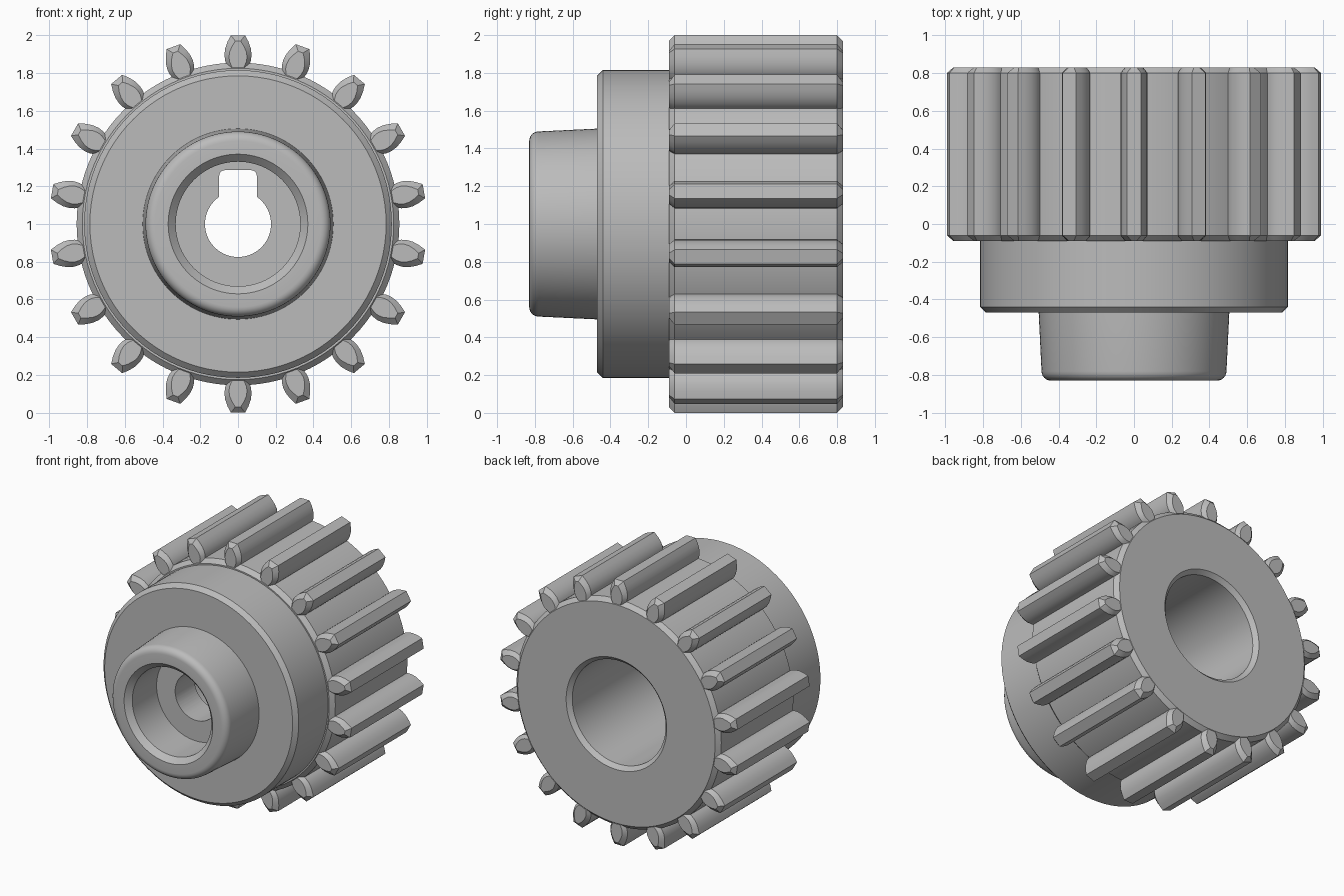
import bpy
import bmesh
import math
from mathutils import Matrix, Vector

cube = bpy.data.objects.get("Cube")
if cube:
    bpy.data.objects.remove(cube, do_unlink=True)

CENTRE = Vector((0, 0, 1))
TEETH = 18

steel = bpy.data.materials.new("grey steel")
steel.use_nodes = True
colour = (0.5, 0.5, 0.5, 1)
steel.diffuse_color = colour
steel.node_tree.nodes["Principled BSDF"].inputs["Base Color"].default_value = colour


def finish(bm, name):
    """Turn a bmesh into a smooth-shaded object with sharp edges kept."""
    bmesh.ops.remove_doubles(bm, verts=bm.verts, dist=0.0001)
    bmesh.ops.recalc_face_normals(bm, faces=bm.faces)
    mesh = bpy.data.meshes.new(name)
    bm.to_mesh(mesh)
    bm.free()
    mesh.materials.append(steel)
    obj = bpy.data.objects.new(name, mesh)
    bpy.context.collection.objects.link(obj)
    bpy.ops.object.select_all(action='DESELECT')
    obj.select_set(True)
    bpy.context.view_layer.objects.active = obj
    return obj


def skin(bm, sections):
    """Bridge equal closed sections and cap both ends."""
    rings = [[bm.verts.new(p) for p in s] for s in sections]
    n = len(rings[0])
    for a, b in zip(rings, rings[1:]):
        for i in range(n):
            j = (i + 1) % n
            bm.faces.new((a[i], a[j], b[j], b[i]))
    bm.faces.new(rings[0])
    bm.faces.new(rings[-1])


def arc(cx, cz, r, start, end, steps):
    angles = [math.radians(start + (end - start) * i / steps) for i in range(steps + 1)]
    return [(cx + r * math.cos(a), cz + r * math.sin(a)) for a in angles]


# Turned body: (radius, y) from the front recess floor round to the rear floor
profile = [(0, -0.50), (0.33, -0.50), (0.33, -0.79), (0.37, -0.83)]
profile += arc(0.44, -0.78, 0.05, -90, 0, 6)
profile += [(0.505, -0.47), (0.785, -0.47), (0.815, -0.44), (0.815, -0.09),
            (0.825, -0.09), (0.855, -0.06), (0.855, 0.80), (0.825, 0.83),
            (0.42, 0.83), (0.39, 0.80), (0.39, -0.27), (0, -0.27)]
bm = bmesh.new()
verts = [bm.verts.new((r, y, 1)) for r, y in profile]
edges = [bm.edges.new(pair) for pair in zip(verts, verts[1:])]
bmesh.ops.spin(bm, geom=verts + edges, cent=CENTRE, axis=(0, 1, 0),
               angle=math.tau, steps=96, use_merge=False)
body = finish(bm, "gear_body")

# Shaft hole with keyway, cut through the web
half = math.degrees(math.asin(0.1 / 0.175))
keyhole = arc(0, 0, 0.175, 90 + half, 450 - half, 48)
keyhole += arc(0.07, 0.255, 0.03, 0, 90, 4) + arc(-0.07, 0.255, 0.03, 90, 180, 4)
bm = bmesh.new()
skin(bm, [[(x, y, 1 + z) for x, z in keyhole] for y in (-0.6, -0.2)])
cutter = finish(bm, "keyhole_cutter")
cutter.hide_render = True

bpy.context.view_layer.objects.active = body
cutter.select_set(False)
body.select_set(True)
cut = body.modifiers.new("keyhole", 'BOOLEAN')
cut.operation = 'DIFFERENCE'
cut.solver = 'EXACT'
cut.object = cutter
bpy.ops.object.modifier_apply(modifier=cut.name)
bpy.data.objects.remove(cutter, do_unlink=True)
bpy.ops.object.shade_smooth_by_angle(angle=math.radians(25))

# Barrel-shaped teeth: (half width, radius) flank, bevelled at both ends
flank = [(0.055, 0.83), (0.068, 0.865), (0.072, 0.895), (0.068, 0.93),
         (0.056, 0.965), (0.038, 1.0)]
bevelled = [(w - 0.024, 0.83 + (r - 0.83) * 0.82) for w, r in flank]


def tooth_section(side, y):
    outline = side + [(-w, r) for w, r in reversed(side)]
    return [Vector((x, y, r)) for x, r in outline]


bm = bmesh.new()
for i in range(TEETH):
    turn = Matrix.Rotation(math.tau * i / TEETH, 3, 'Y')
    sections = [tooth_section(s, y) for s, y in
                ((bevelled, -0.09), (flank, -0.06), (flank, 0.80), (bevelled, 0.83))]
    skin(bm, [[CENTRE + turn @ p for p in s] for s in sections])
finish(bm, "gear_teeth")
bpy.ops.object.shade_smooth_by_angle(angle=math.radians(28))
